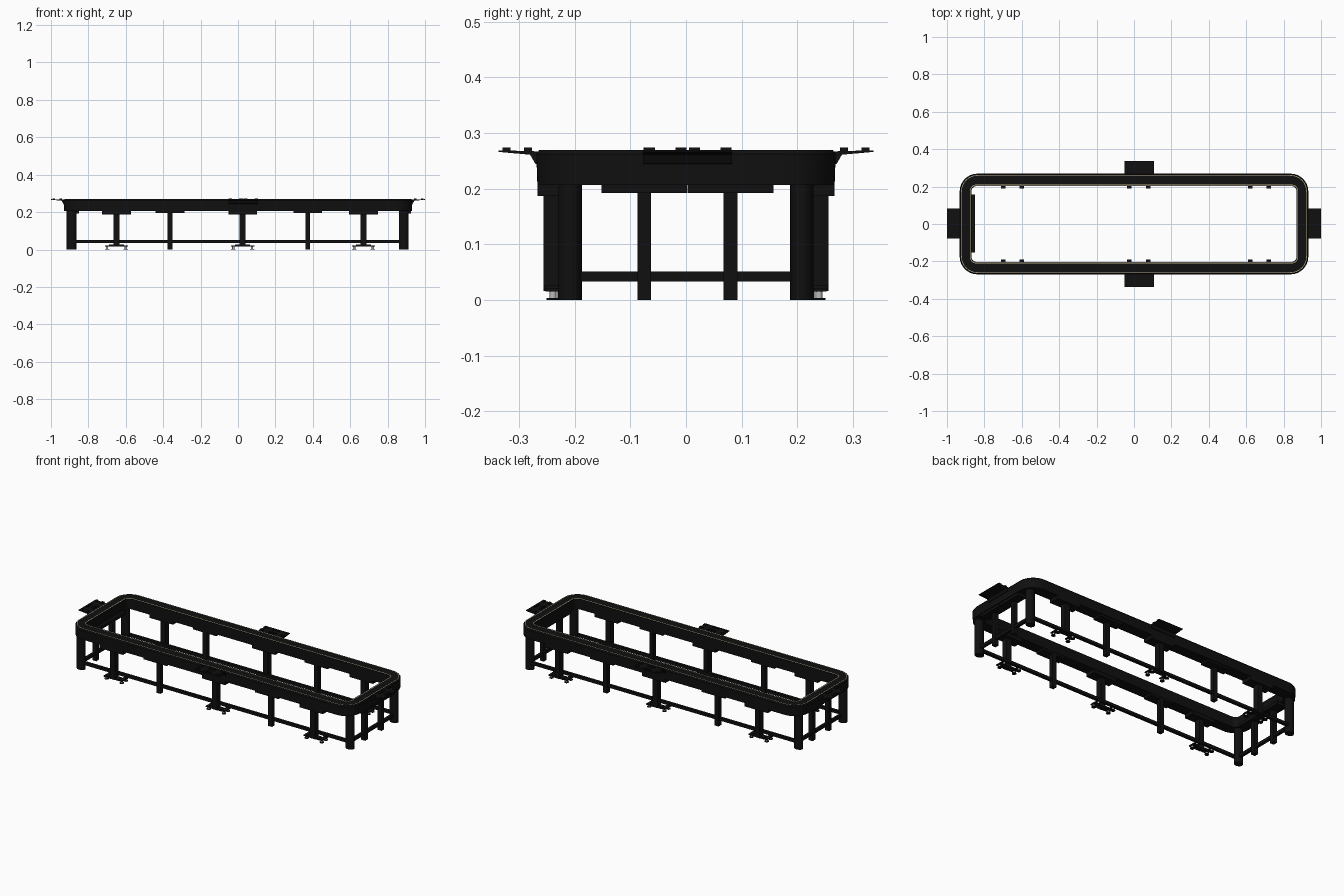
import bpy, bmesh, math

if "Cube" in bpy.data.objects:
    bpy.data.objects.remove(bpy.data.objects["Cube"])


def material(name, color):
    m = bpy.data.materials.new(name)
    m.diffuse_color = color
    m.use_nodes = True
    m.node_tree.nodes["Principled BSDF"].inputs["Base Color"].default_value = m.diffuse_color
    return m


BLACK = material("black", (0.005, 0.005, 0.005, 1))
CREAM = material("cream_trim", (0.55, 0.48, 0.3, 1))
STEEL = material("steel", (0.5, 0.5, 0.5, 1))


def finish(bm, name, mat=BLACK, smooth=False):
    bmesh.ops.recalc_face_normals(bm, faces=bm.faces)
    me = bpy.data.meshes.new(name)
    bm.to_mesh(me)
    bm.free()
    me.materials.append(mat)
    ob = bpy.data.objects.new(name, me)
    bpy.context.collection.objects.link(ob)
    if smooth:
        bpy.ops.object.select_all(action='DESELECT')
        ob.select_set(True)
        bpy.context.view_layer.objects.active = ob
        bpy.ops.object.shade_smooth_by_angle(angle=math.radians(35))
    return ob


def box(name, x0, x1, y0, y1, z0, z1, mat=BLACK):
    bm = bmesh.new()
    bmesh.ops.create_cube(bm, size=1)
    for v in bm.verts:
        v.co = ((x0 + x1) / 2 + v.co.x * (x1 - x0),
                (y0 + y1) / 2 + v.co.y * (y1 - y0),
                (z0 + z1) / 2 + v.co.z * (z1 - z0))
    return finish(bm, name, mat)


def post(name, x, y, z0, z1, rx, ry, mat=BLACK, n=24):
    bm = bmesh.new()
    bmesh.ops.create_cone(bm, cap_ends=True, segments=n, radius1=1, radius2=1, depth=1)
    for v in bm.verts:
        v.co = (x + v.co.x * rx, y + v.co.y * ry, (z0 + z1) / 2 + v.co.z * (z1 - z0))
    return finish(bm, name, mat, True)


def rounded_rect(hx, hy, r, n=12):
    pts = []
    for i, (sx, sy) in enumerate(((1, 1), (-1, 1), (-1, -1), (1, -1))):
        for k in range(n + 1):
            a = math.pi / 2 * (i + k / n)
            pts.append((sx * (hx - r) + r * math.cos(a), sy * (hy - r) + r * math.sin(a)))
    return pts


# Closed frame from a cross-section of (half x, half y, corner radius, z)
def frame(name, section, mat=BLACK):
    bm = bmesh.new()
    loops = [[bm.verts.new((x, y, z)) for x, y in rounded_rect(hx, hy, r)]
             for hx, hy, r, z in section]
    for i in range(len(loops)):
        a, b = loops[i], loops[(i + 1) % len(loops)]
        for k in range(len(a)):
            m = (k + 1) % len(a)
            bm.faces.new((a[k], a[m], b[m], b[k]))
    return finish(bm, name, mat, True)


def strip(name, hx, hy, r, w):
    return frame(name, [(hx, hy, r, 0.2665), (hx, hy, r, 0.2695),
                        (hx - w, hy - w, r - w, 0.2695), (hx - w, hy - w, r - w, 0.2665)], CREAM)


# Table ring and its inlaid trims
frame("table_ring", [(0.931, 0.267, 0.094, 0.207), (0.932, 0.269, 0.095, 0.262),
                     (0.927, 0.264, 0.09, 0.269), (0.87, 0.203, 0.03, 0.269),
                     (0.87, 0.203, 0.03, 0.207)])
strip("outer_trim", 0.924, 0.261, 0.087, 0.003)
strip("inner_trim", 0.878, 0.211, 0.036, 0.004)

for s in (-1, 1):
    side = "front" if s < 0 else "back"

    def sbox(name, x0, x1, y0, y1, z0, z1):
        return box(name, x0, x1, min(s * y0, s * y1), max(s * y0, s * y1), z0, z1)

    # Adjustable pedestals with foot plates
    for x in (-0.65, 0.025, 0.671):
        sbox(side + "_pedestal_bracket", x - 0.077, x + 0.077, 0.205, 0.267, 0.187, 0.21)
        sbox(side + "_pedestal_post", x - 0.016, x + 0.016, 0.222, 0.256, 0.016, 0.19)
        sbox(side + "_pedestal_base", x - 0.04, x + 0.04, 0.222, 0.254, 0.016, 0.026)
        for fx in (-0.05, 0.05):
            sbox(side + "_foot_arm", x + fx - 0.012, x + fx + 0.012, 0.19, 0.252, 0.015, 0.021)
            for y in (0.201, 0.239):
                post(side + "_foot_stem", x + fx, s * y, 0.003, 0.016, 0.006, 0.006, STEEL, 12)
                post(side + "_foot_pad", x + fx, s * y, 0, 0.004, 0.012, 0.012, BLACK, 16)

    # Slim legs of the long sides
    for x in (-0.364, 0.373):
        sbox(side + "_leg_bracket", x - 0.077, x + 0.077, 0.205, 0.262, 0.195, 0.21)
        sbox(side + "_slim_leg", x - 0.013, x + 0.013, 0.205, 0.231, 0, 0.2)

    # Long foot rail
    sbox(side + "_foot_rail", -0.888, 0.888, 0.21, 0.226, 0.035, 0.052)

    # Corner legs
    for x in (-0.89, 0.886):
        post(side + "_corner_leg", x, s * 0.208, 0, 0.21, 0.026, 0.021)

# Short ends: slim legs, brackets and foot rails
for s in (-1, 1):
    x = s * 0.888
    box("end_foot_rail", x - 0.008, x + 0.008, -0.2, 0.2, 0.033, 0.051)
    for y in (-0.075, 0.08):
        box("end_slim_leg", x - 0.013, x + 0.013, y - 0.0125, y + 0.0125, 0, 0.2)
        box("end_leg_bracket", x - 0.018, x + 0.038, y - 0.077, y + 0.077, 0.192, 0.21)


# Overhanging tray: side profile pulled across its width, with clips on top
def tray(name, start, center, turn):
    c, s = round(math.cos(turn)), round(math.sin(turn))
    to_world = lambda d, w: (c * (start + d) - s * w + center[0],
                             s * (start + d) + c * w + center[1])
    profile = [(-0.004, 0.243), (0.001, 0.245), (0.01, 0.261), (0.067, 0.266),
               (0.067, 0.269), (-0.004, 0.267)]
    bm = bmesh.new()
    ends = [[bm.verts.new((*to_world(d, w), z)) for d, z in profile] for w in (-0.08, 0.08)]
    bm.faces.new(ends[0])
    bm.faces.new(ends[1])
    for i in range(len(profile)):
        j = (i + 1) % len(profile)
        bm.faces.new((ends[0][i], ends[0][j], ends[1][j], ends[1][i]))
    finish(bm, name)
    for d0, d1 in ((0.007, 0.021), (0.045, 0.06)):
        for w in (-0.069, -0.012, 0.012, 0.069):
            ax, ay = to_world(d0, w - 0.01)
            bx, by = to_world(d1, w + 0.01)
            box(name + "_clip", min(ax, bx), max(ax, bx), min(ay, by), max(ay, by), 0.265, 0.2735)


tray("right_tray", 0.933, (0, 0.003), 0)
tray("left_tray", 0.933, (0, 0.003), math.pi)
tray("back_tray", 0.27, (0.028, 0), math.pi / 2)
tray("front_tray", 0.27, (0.028, 0), -math.pi / 2)
